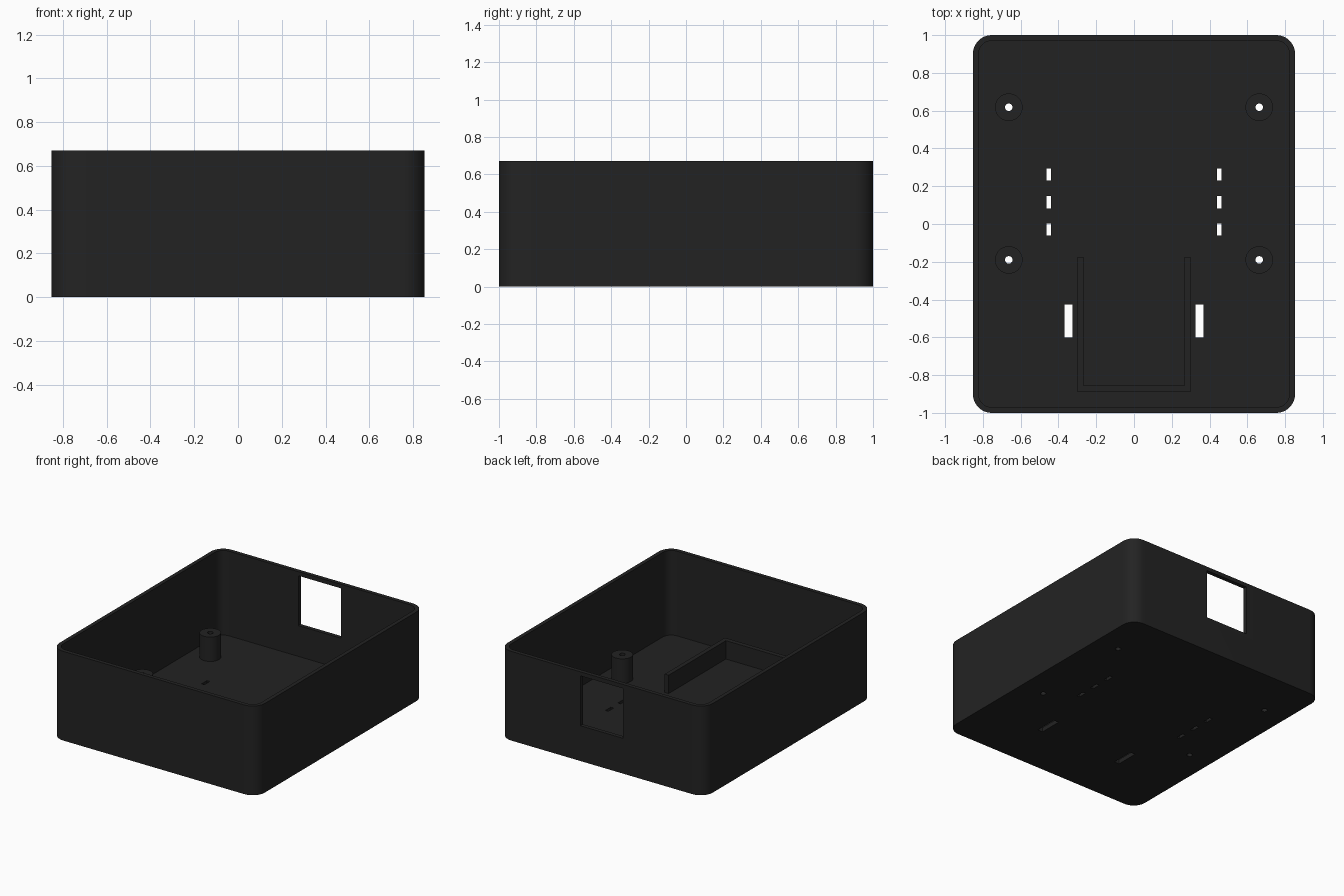
import bpy, bmesh, math

if "Cube" in bpy.data.objects:
    bpy.data.objects.remove(bpy.data.objects["Cube"])

WALL, FLOOR, TOP = 0.03, 0.034, 0.67
HX, HY, RADIUS = 0.853, 1.0, 0.1

black = bpy.data.materials.new("black plastic")
black.diffuse_color = (0.0165, 0.0165, 0.0165, 1)
black.use_nodes = True
black.node_tree.nodes["Principled BSDF"].inputs["Base Color"].default_value = black.diffuse_color


def rounded(hx, hy, r, steps=10):
    """Outline of a rounded rectangle."""
    pts = []
    for k, (sx, sy) in enumerate([(1, 1), (-1, 1), (-1, -1), (1, -1)]):
        for i in range(steps + 1):
            a = math.pi / 2 * (k + i / steps)
            pts.append((sx * (hx - r) + r * math.cos(a), sy * (hy - r) + r * math.sin(a)))
    return pts


def circle(cx, cy, r, n=32):
    return [(cx + r * math.cos(2 * math.pi * i / n), cy + r * math.sin(2 * math.pi * i / n))
            for i in range(n)]


def rect(x0, x1, y0, y1):
    return [(x0, y0), (x1, y0), (x1, y1), (x0, y1)]


def prisms(name, parts):
    """One object from (outline, z0, z1) prisms."""
    bm = bmesh.new()
    for outline, z0, z1 in parts:
        face = bm.faces.new([bm.verts.new((x, y, z0)) for x, y in outline])
        res = bmesh.ops.extrude_face_region(bm, geom=[face])
        for v in res["geom"]:
            if isinstance(v, bmesh.types.BMVert):
                v.co.z = z1
    bmesh.ops.recalc_face_normals(bm, faces=bm.faces[:])
    mesh = bpy.data.meshes.new(name)
    bm.to_mesh(mesh)
    bm.free()
    mesh.materials.append(black)
    ob = bpy.data.objects.new(name, mesh)
    bpy.context.collection.objects.link(ob)
    return ob


def activate(ob):
    bpy.ops.object.select_all(action='DESELECT')
    ob.select_set(True)
    bpy.context.view_layer.objects.active = ob


def cut(ob, cutter):
    cutter.hide_render = True
    mod = ob.modifiers.new("cut", 'BOOLEAN')
    mod.operation, mod.solver, mod.object = 'DIFFERENCE', 'EXACT', cutter
    activate(ob)
    bpy.ops.object.modifier_apply(modifier=mod.name)
    bpy.data.objects.remove(cutter)


def smooth(ob):
    activate(ob)
    bpy.ops.object.shade_smooth_by_angle(angle=math.radians(30))


# Open tray with rounded corners
shell = prisms("case_shell", [(rounded(HX, HY, RADIUS), 0, TOP)])
cut(shell, prisms("cavity", [(rounded(HX - WALL, HY - WALL, RADIUS - WALL), FLOOR, 1)]))

# Openings: back window, floor slots, screw holes
posts = [(sx * 0.663, y) for sx in (-1, 1) for y in (0.618, -0.19)]
openings = [(rect(-0.178, 0.178, 0.9, 1.1), 0.265, 0.64)]
for s in (-1, 1):
    for y in (0.262, 0.115, -0.03):
        openings.append((rect(s * 0.452 - 0.012, s * 0.452 + 0.012, y - 0.032, y + 0.032), -0.1, 0.1))
    openings.append((rect(s * 0.346 - 0.021, s * 0.346 + 0.021, -0.6, -0.427), -0.1, 0.1))
openings += [(circle(x, y, 0.02), -0.1, 0.1) for x, y in posts]
cut(shell, prisms("openings", openings))
smooth(shell)

# Screw posts with bores
for i, (x, y) in enumerate(posts):
    post = prisms(f"screw_post_{i + 1}", [(circle(x, y, 0.073), FLOOR, 0.217)])
    cut(post, prisms("bore", [(circle(x, y, 0.02), -0.1, 0.4)]))
    smooth(post)

# U-shaped holder rail on the floor
prisms("holder_rail", [([(-0.3, -0.175), (-0.3, -0.89), (0.3, -0.89), (0.3, -0.175),
                         (0.267, -0.175), (0.267, -0.855), (-0.267, -0.855), (-0.267, -0.175)],
                        FLOOR, 0.172)])
